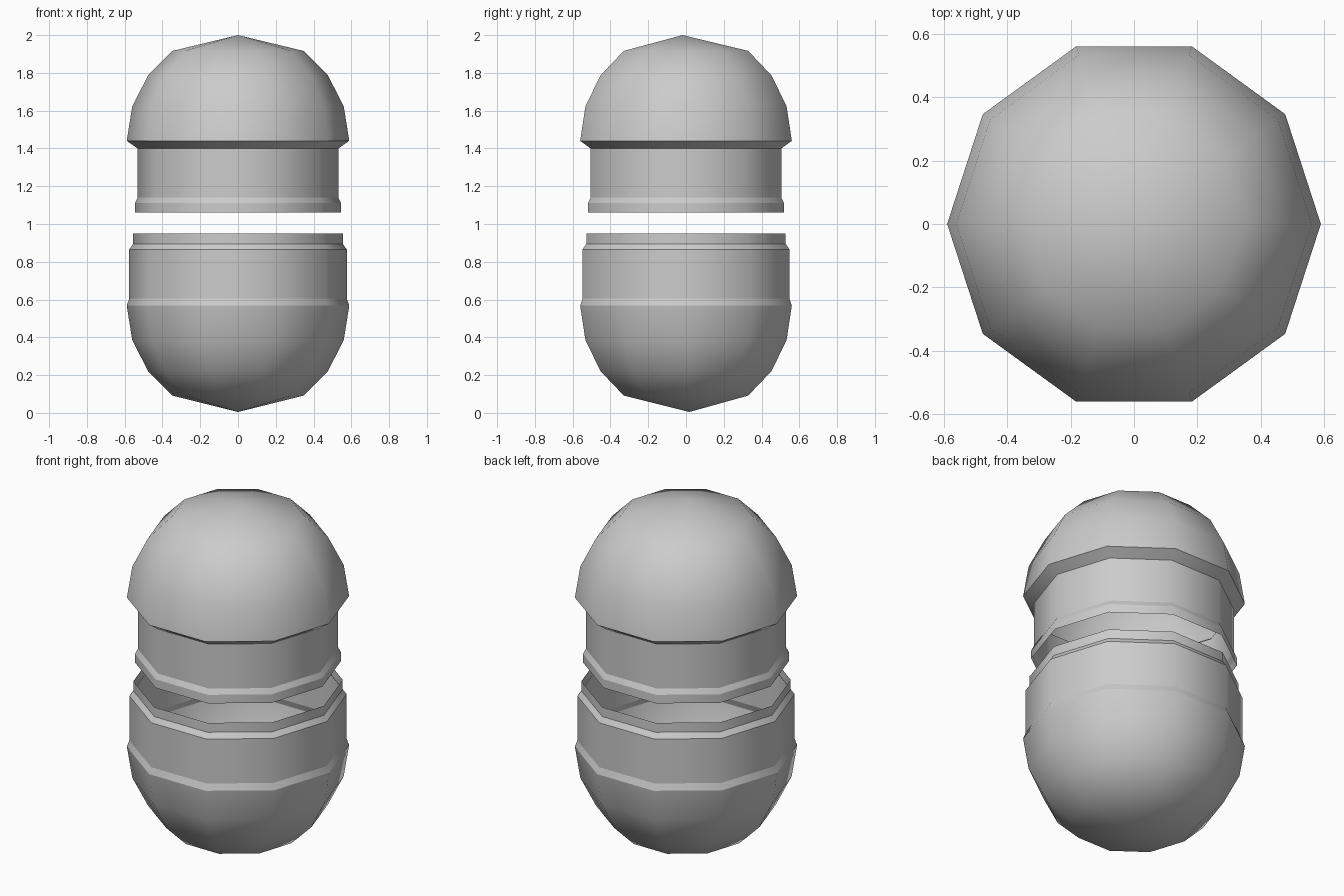
import bpy, bmesh, math

if "Cube" in bpy.data.objects:
    bpy.data.objects.remove(bpy.data.objects["Cube"])

SIDES = 10
R = 0.589  # dome radius


def dome(center, sign):
    """Ring profile from the dome edge towards its tip, in 18 degree steps."""
    return [(R * math.cos(math.radians(a)), center + sign * R * math.sin(math.radians(a)))
            for a in (0, 18, 36, 54)]


def lathe(name, profile, tip, sharp):
    """Open ten-sided shell; profile runs from open rim to dome, closed at tip."""
    bm = bmesh.new()
    rings = []
    for r, z in profile:
        rings.append([bm.verts.new((r * math.cos(math.tau * i / SIDES),
                                    r * math.sin(math.tau * i / SIDES), z))
                      for i in range(SIDES)])
    end = bm.verts.new(tip)
    up = tip[2] > profile[0][1]
    for a, b in zip(rings, rings[1:]):
        for i in range(SIDES):
            j = (i + 1) % SIDES
            f = [a[i], a[j], b[j], b[i]]
            bm.faces.new(f if up else f[::-1])
    for i in range(SIDES):
        f = [rings[-1][i], rings[-1][(i + 1) % SIDES], end]
        bm.faces.new(f if up else f[::-1])
    for f in bm.faces:
        f.smooth = True
    # crisp creases around the stepped bands
    for k in sharp:
        for i in range(SIDES):
            bm.edges.get((rings[k][i], rings[k][(i + 1) % SIDES])).smooth = False
    mesh = bpy.data.meshes.new(name)
    bm.to_mesh(mesh)
    bm.free()
    obj = bpy.data.objects.new(name, mesh)
    bpy.context.collection.objects.link(obj)
    return obj


# upper half: flared rim, straight neck, overhanging dome
lathe("capsule_lid",
      [(0.546, 1.06), (0.546, 1.11), (0.531, 1.14), (0.531, 1.40)] + dome(1.44, 1),
      (0, -0.018, 2.0), (1, 2, 3, 4))

# lower half: stepped rim, straight wall, rounded bowl
lathe("capsule_base",
      [(0.555, 0.95), (0.555, 0.895), (0.576, 0.865), (0.576, 0.605)] + dome(0.568, -1),
      (0, 0.018, 0.005), (1, 2, 3, 4))
